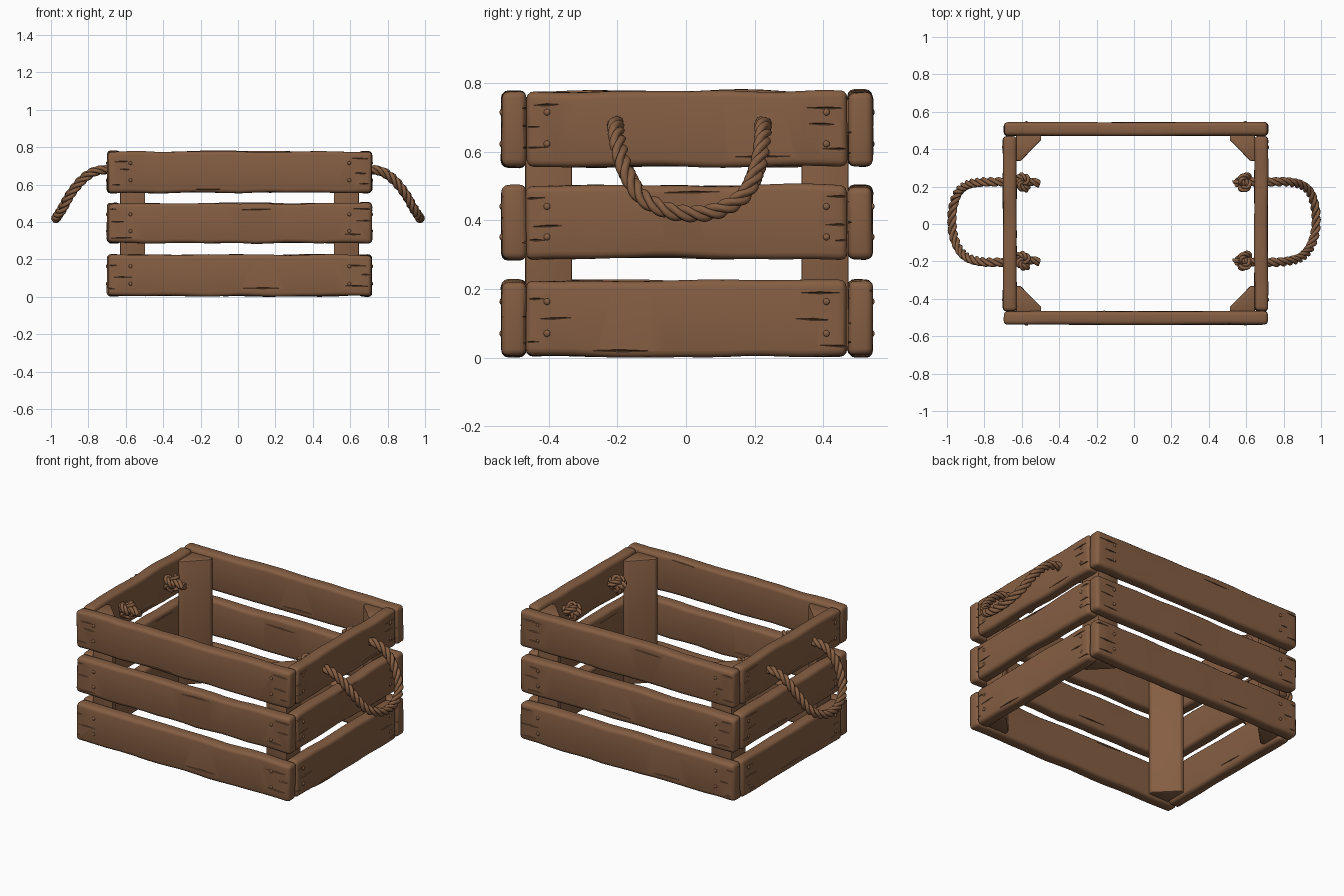
import bpy, bmesh, math, random
from mathutils import Vector, Matrix, noise

if "Cube" in bpy.data.objects:
    bpy.data.objects.remove(bpy.data.objects["Cube"])

random.seed(4)
wood = bpy.data.materials.new("brown_wood")
wood.diffuse_color = (0.235, 0.112, 0.055, 1)
wood.use_nodes = True
wood.node_tree.nodes["Principled BSDF"].inputs["Base Color"].default_value = wood.diffuse_color


def finish(bm, name, mat=wood, angle=35):
    bmesh.ops.recalc_face_normals(bm, faces=bm.faces)
    me = bpy.data.meshes.new(name)
    bm.to_mesh(me)
    bm.free()
    ob = bpy.data.objects.new(name, me)
    bpy.context.collection.objects.link(ob)
    me.materials.append(mat)
    smooth(ob, angle)
    return ob


def smooth(ob, angle):
    bpy.ops.object.select_all(action='DESELECT')
    ob.select_set(True)
    bpy.context.view_layer.objects.active = ob
    bpy.ops.object.shade_smooth_by_angle(angle=math.radians(angle))


def plank(name, L, H, centre, turn, T=0.072):
    """Worn plank: length on x, outer face on -y, with split grain and nails."""
    seed = Vector([random.uniform(0, 50) for _ in range(3)])
    bm = bmesh.new()
    bmesh.ops.create_cube(bm, size=1, matrix=Matrix.Diagonal((L, T, H, 1)))
    bmesh.ops.bevel(bm, geom=bm.edges[:], offset=0.02, segments=3, profile=0.5, affect='EDGES')
    for i in range(1, 16):
        bmesh.ops.bisect_plane(bm, geom=bm.verts[:] + bm.edges[:] + bm.faces[:],
                               plane_co=((i / 16 - 0.5) * (L - 0.06), 0, 0), plane_no=(1, 0, 0))
    for v in bm.verts:
        n = noise.noise_vector(Vector((v.co.x * 5, v.co.y * 4, v.co.z * 6)) + seed)
        v.co += Vector((n.x * 0.006, n.y * 0.004, n.z * 0.009))
    ob = finish(bm, name)

    # cracks are cut with long thin four-sided spikes, mostly near the ends
    cut = bmesh.new()
    for face in (-1, 1):
        for end in (-1, 1):
            for k in range(3):
                ln = random.uniform(0.05, 0.14)
                x = end * (L / 2 - random.uniform(0.0, 0.10))
                z = H * (k - 1 + random.uniform(-0.25, 0.25)) * 0.3
                spike(cut, x, face * T / 2, z, ln, face)
        spike(cut, random.uniform(-0.25, 0.25) * L, face * T / 2,
              random.choice((-1, 1)) * H * random.uniform(0.28, 0.44), 0.2, face)
    cutter = finish(cut, "crack_cutter")
    cutter.hide_render = True
    mod = ob.modifiers.new("cracks", 'BOOLEAN')
    mod.object, mod.operation, mod.solver = cutter, 'DIFFERENCE', 'EXACT'
    bpy.context.view_layer.objects.active = ob
    bpy.ops.object.modifier_apply(modifier="cracks")
    bpy.data.objects.remove(cutter)

    # nail heads
    bm = bmesh.new()
    bm.from_mesh(ob.data)
    for x in (-1, 1):
        for z in (-0.2, 0.22):
            m = Matrix.Translation((x * (L / 2 - 0.12 + 0.06 * (L < 1)), -T / 2, z * H))
            bmesh.ops.create_icosphere(bm, subdivisions=2, radius=0.01,
                                       matrix=m @ Matrix.Diagonal((1, 0.6, 1, 1)))
    bm.to_mesh(ob.data)
    bm.free()
    smooth(ob, 35)
    ob.matrix_world = Matrix.Translation(centre) @ Matrix.Rotation(turn, 4, 'Z')


def spike(bm, x, y, z, ln, face):
    m = (Matrix.Translation((x, y, z)) @ Matrix.Rotation(random.uniform(-0.05, 0.05), 4, 'Y')
         @ Matrix.Diagonal((ln, 1, 0.0065, 1)) @ Matrix.Rotation(math.pi / 2 * face, 4, 'X'))
    bmesh.ops.create_cone(bm, segments=4, radius1=1, radius2=0, depth=0.024,
                          cap_ends=True, matrix=m)


# three courses of planks on four sides
for label, z0, z1 in (("lower", 0.004, 0.225), ("middle", 0.288, 0.5), ("upper", 0.557, 0.777)):
    z, h = (z0 + z1) / 2, z1 - z0
    plank(label + "_front_plank", 1.41, h, (0.01, -0.502, z), 0)
    plank(label + "_back_plank", 1.41, h, (0.01, 0.508, z), math.pi)
    plank(label + "_right_plank", 0.935, h, (0.68, 0.002, z), math.pi / 2)
    plank(label + "_left_plank", 0.935, h, (-0.664, 0.002, z), -math.pi / 2)

# chamfered corner posts
for sx, cx in ((-1, -0.631), (1, 0.647)):
    for sy, cy in ((-1, -0.469), (1, 0.474)):
        bm = bmesh.new()
        prof = [(0, 0), (0.135, 0), (0.135, 0.025), (0.025, 0.137), (0, 0.137)]
        f = bm.faces.new([bm.verts.new((cx - sx * a, cy - sy * b, 0.02)) for a, b in prof])
        ext = bmesh.ops.extrude_face_region(bm, geom=[f])
        top = [g for g in ext['geom'] if isinstance(g, bmesh.types.BMVert)]
        bmesh.ops.translate(bm, verts=top, vec=(0, 0, 0.735))
        bmesh.ops.bevel(bm, geom=bm.edges[:], offset=0.006, segments=2, profile=0.5, affect='EDGES')
        finish(bm, ("left", "right")[sx > 0] + ("_front", "_back")[sy > 0] + "_post")


def catmull(pts, steps=14):
    p = [Vector(q) for q in pts]
    p = [2 * p[0] - p[1]] + p + [2 * p[-1] - p[-2]]
    out = []
    for i in range(1, len(p) - 2):
        a, b, c, d = p[i - 1:i + 3]
        for s in range(steps):
            t = s / steps
            out.append(0.5 * (2 * b + (c - a) * t + (2 * a - 5 * b + 4 * c - d) * t * t
                              + (3 * b - a - 3 * c + d) * t ** 3))
    return out + [p[-2]]


def rope(bm, path, r=0.0125, pitch=0.13, sides=8):
    """Three round strands twisted around a path."""
    tang = [(path[min(i + 1, len(path) - 1)] - path[max(i - 1, 0)]).normalized()
            for i in range(len(path))]
    n, dist, strands = tang[0].orthogonal().normalized(), 0, [[], [], []]
    for i, p in enumerate(path):
        t = tang[i]
        n = (n - t * n.dot(t)).normalized()
        b = t.cross(n)
        dist += (p - path[i - 1]).length if i else 0
        for k, s in enumerate(strands):
            a = 2 * math.pi * (k / 3 + dist / pitch)
            c = p + (n * math.cos(a) + b * math.sin(a)) * r
            s.append([bm.verts.new(c + (n * math.cos(w) + b * math.sin(w)) * r * 1.05)
                      for w in (2 * math.pi * j / sides for j in range(sides))])
    for s in strands:
        for q0, q1 in zip(s, s[1:]):
            for j in range(sides):
                bm.faces.new((q0[j], q0[j - 1], q1[j - 1], q1[j]))
        bm.faces.new(s[0])
        bm.faces.new(s[-1])


# hanging rope handles with a knot inside at each end
loop = [(0.6, 0.225, 0.68), (0.74, 0.225, 0.677), (0.82, 0.224, 0.64), (0.89, 0.21, 0.56),
        (0.94, 0.17, 0.475), (0.968, 0.09, 0.428), (0.973, 0, 0.42), (0.963, -0.07, 0.435),
        (0.935, -0.135, 0.475), (0.89, -0.18, 0.555), (0.82, -0.2, 0.635),
        (0.74, -0.205, 0.677), (0.6, -0.2, 0.68)]
for side, s in (("left", -1), ("right", 1)):
    bm = bmesh.new()
    rope(bm, catmull([(s * x, y, z) for x, y, z in loop]))
    finish(bm, side + "_rope_handle", angle=60)
    bm = bmesh.new()
    for y in (0.222, -0.197):
        knot = []
        for i in range(91):
            t = 2 * math.pi * i / 90 + (0.6 if y > 0 else 2)
            knot.append(Vector((s * (0.592 + 0.02 * math.sin(3 * t)),
                                y + 0.0125 * (math.sin(t) + 2 * math.sin(2 * t)),
                                0.68 + 0.0125 * (math.cos(t) - 2 * math.cos(2 * t)))))
        rope(bm, knot, r=0.010, pitch=0.1)
        tail = 0.505 if s < 0 else 0.54
        rope(bm, catmull([(s * 0.6, y, 0.68), (s * 0.56, y + 0.005, 0.685),
                          (s * tail, y - 0.005, 0.675)]), r=0.0115)
    finish(bm, side + "_rope_knots", angle=60)
